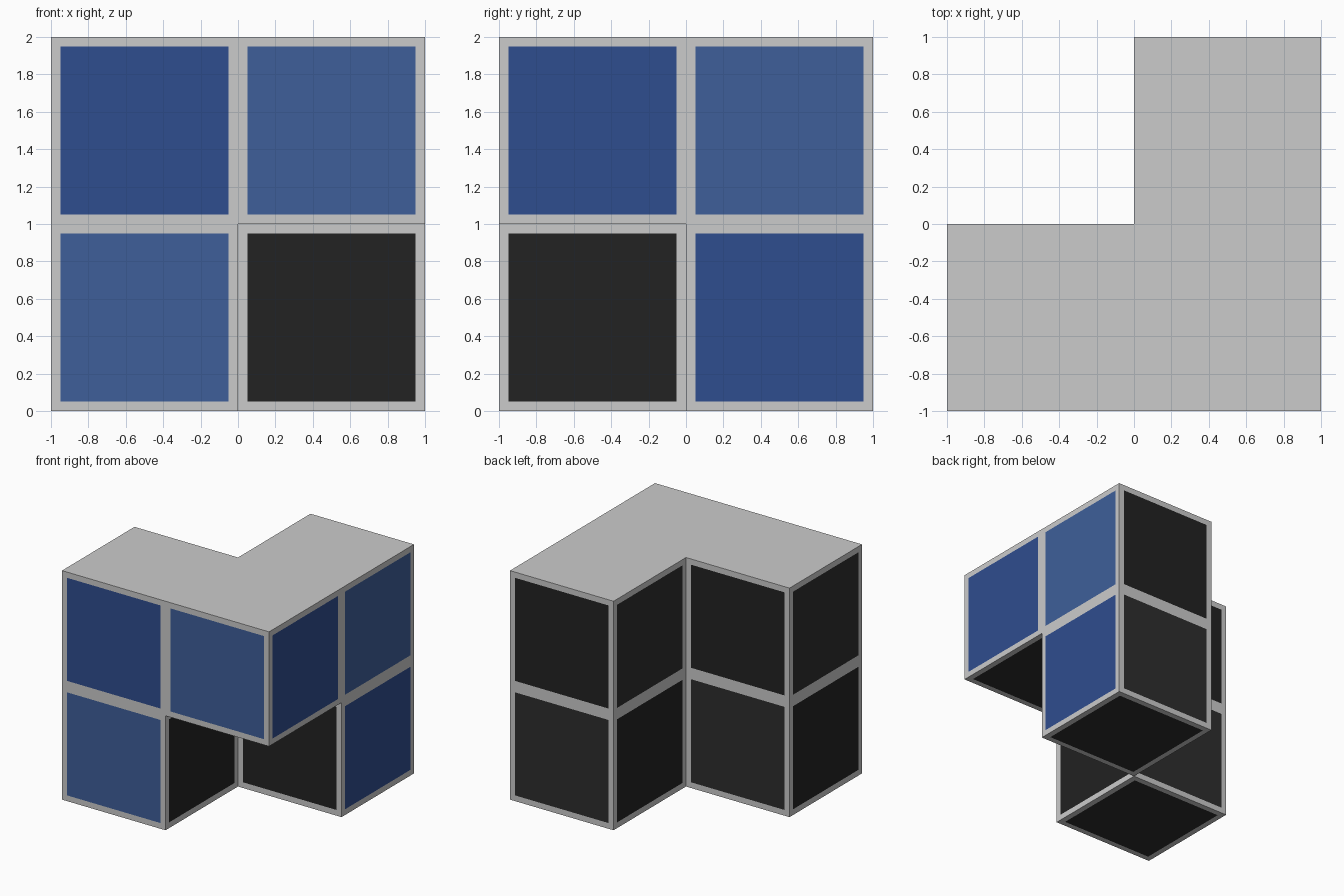
import bpy
import bmesh
from mathutils import Vector

if "Cube" in bpy.data.objects:
    bpy.data.objects.remove(bpy.data.objects["Cube"])

# Unit cubes making up the block: an L on top, two diagonal cubes below
CELLS = {(0, 0, 0), (1, 1, 0), (0, 0, 1), (1, 0, 1), (1, 1, 1)}
BORDER = 0.05


def linear(v):
    return v / 12.92 if v <= 0.04045 else ((v + 0.055) / 1.055) ** 2.4


def make_mat(name, hex_rgb):
    mat = bpy.data.materials.new(name)
    rgb = [linear(int(hex_rgb[i:i + 2], 16) / 255) for i in (0, 2, 4)]
    mat.diffuse_color = (*rgb, 1)
    mat.use_nodes = True
    mat.node_tree.nodes["Principled BSDF"].inputs["Base Color"].default_value = mat.diffuse_color
    return mat


def panel_slot(cell, axis, sign):
    """Material slot of a panel, in a checker pattern (0 = plain grey)."""
    x, y, z = cell
    odd = (x + y + z) % 2
    if axis == 2:
        return 0 if sign > 0 else 4
    if axis == 1 and sign < 0:                       # front
        return (2 - odd) if y == 0 else 3
    if axis == 0 and sign > 0:                       # right
        return (1 + odd) if x == 1 else 3
    if axis == 1:                                    # back
        return 3 if odd else 4
    return 4 if odd else 3                           # left


bm = bmesh.new()
corners = {}


def corner(p):
    key = tuple(round(c) for c in p)
    if key not in corners:
        corners[key] = bm.verts.new((key[0] - 1, key[1] - 1, key[2]))
    return corners[key]


# Outer skin: one square for every exposed cube side
panels = {}
for cell in sorted(CELLS):
    for axis in range(3):
        for sign in (-1, 1):
            n = Vector((0, 0, 0))
            n[axis] = sign
            if tuple(int(c + d) for c, d in zip(cell, n)) in CELLS:
                continue
            u, v = Vector((0, 0, 0)), Vector((0, 0, 0))
            u[(axis + 1) % 3] = 0.5
            v[(axis + 2) % 3] = 0.5 * sign
            mid = Vector(cell) + Vector((0.5, 0.5, 0.5)) + n * 0.5
            face = bm.faces.new([corner(mid + a * u + b * v)
                                 for a, b in ((-1, -1), (1, -1), (1, 1), (-1, 1))])
            slot = panel_slot(cell, axis, sign)
            if slot:
                panels[face] = slot

# Coloured panels set flush inside a grey border
bm.normal_update()
bmesh.ops.inset_individual(bm, faces=list(panels), thickness=BORDER, use_even_offset=True)
for face, slot in panels.items():
    face.material_index = slot

mesh = bpy.data.meshes.new("panelled_block")
bm.to_mesh(mesh)
bm.free()
mesh.materials.append(None)
for name, rgb in (("dark_blue", "2F4D8F"), ("light_blue", "3E5F9A"),
                  ("black", "222222"), ("soft_black", "2D2D2D")):
    mesh.materials.append(make_mat(name, rgb))
block = bpy.data.objects.new("panelled_block", mesh)
bpy.context.collection.objects.link(block)
